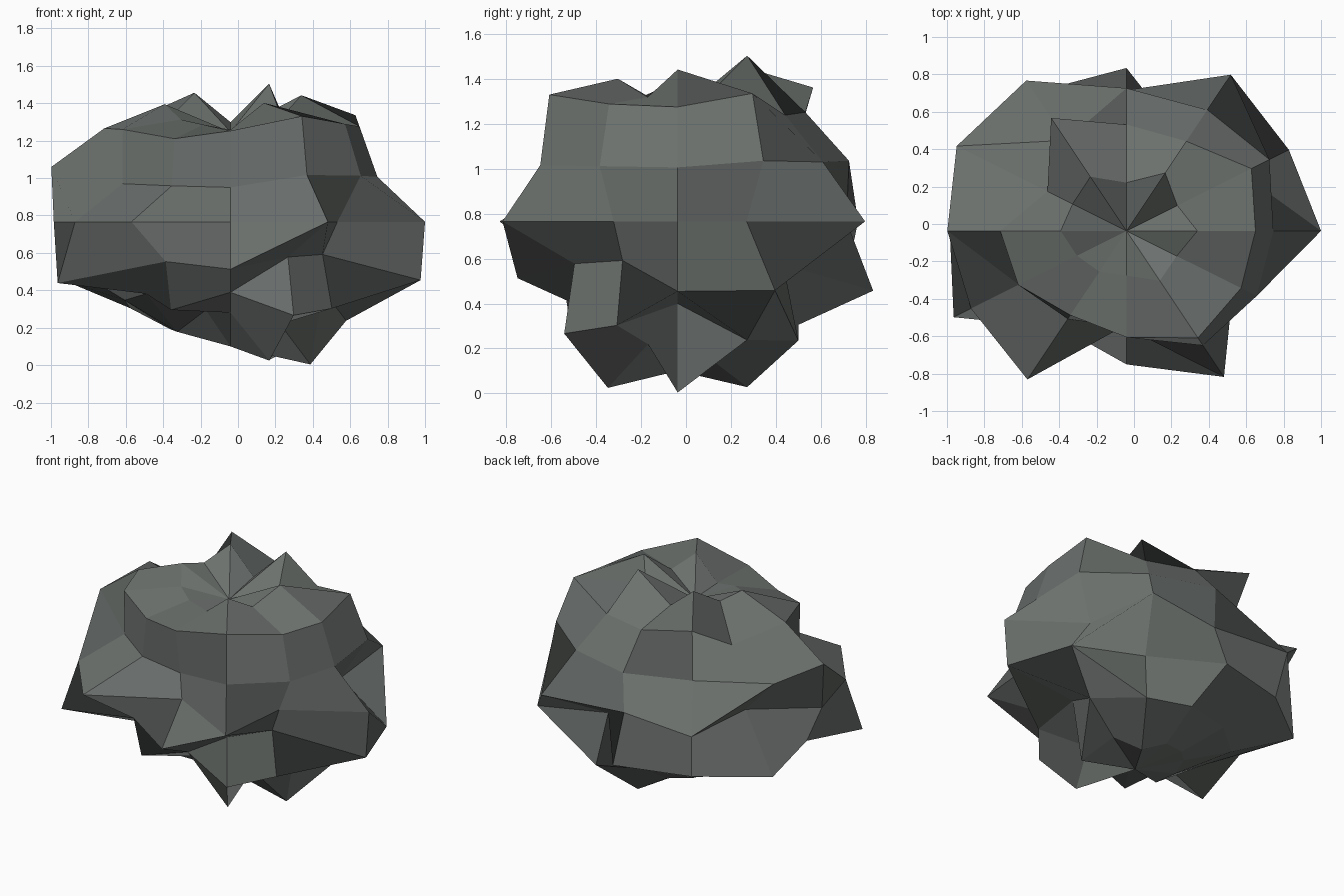
import bpy, bmesh, math

if "Cube" in bpy.data.objects:
    bpy.data.objects.remove(bpy.data.objects["Cube"])

SEG, RINGS = 12, 8
CENTRE = (-0.04, -0.037, 0.766)
SQUASH = (1.0, 0.865, 0.74)

# Lumpiness: radial factor of each ring, top to bottom, counter-clockwise from +x
TOP, BOTTOM = 0.65, 0.90
LUMPS = [
    [.99, .82, 1.08, .78, 1.01, .87, .92, .80, .76, .72, .93, .81],
    [.975, 1.09, .905, .93, 1.14, .69, .955, .945, .85, .93, 1.08, 1.0],
    [.85, .955, .935, .955, .70, 1.135, 1.037, .72, .68, .65, .885, .87],
    [1.04, .71, 1.115, .87, 1.073, .67, .945, .96, 1.06, .58, 1.042, .66],
    [1.10, 1.085, .68, 1.09, 1.07, 1.11, .90, 1.155, .75, .893, .665, .615],
    [.70, 1.01, 1.015, .88, .88, .88, .80, .735, .90, .72, .955, .885],
    [1.115, .90, 1.08, .90, .86, .82, .84, .86, .69, .71, 1.085, .80],
]
# Creased facets (ring, segment): split along the rising or falling diagonal
RISING = {(2, 4), (3, 9), (4, 9), (5, 0)}
FALLING = {(4, 1)}


def place(bm, radius, lat, lon):
    d = (math.cos(lat) * math.cos(lon), math.cos(lat) * math.sin(lon), math.sin(lat))
    return bm.verts.new([c + radius * s * v for c, s, v in zip(CENTRE, SQUASH, d)])


# Rock body: squashed low-poly sphere with rough radii
bm = bmesh.new()
top = place(bm, TOP, math.pi / 2, 0)
bottom = place(bm, BOTTOM, -math.pi / 2, 0)
rings = []
for i, row in enumerate(LUMPS):
    lat = math.pi / 2 - math.pi * (i + 1) / RINGS
    rings.append([place(bm, r, lat, 2 * math.pi * k / SEG) for k, r in enumerate(row)])

for k in range(SEG):
    n = (k + 1) % SEG
    bm.faces.new((top, rings[0][k], rings[0][n]))
    bm.faces.new((bottom, rings[-1][n], rings[-1][k]))
    for i, (a, b) in enumerate(zip(rings, rings[1:])):
        if (i, k) in RISING:
            bm.faces.new((a[k], b[k], a[n]))
            bm.faces.new((b[k], b[n], a[n]))
        elif (i, k) in FALLING:
            bm.faces.new((a[k], b[k], b[n]))
            bm.faces.new((a[k], b[n], a[n]))
        else:
            bm.faces.new((a[k], b[k], b[n], a[n]))
bm.normal_update()

mesh = bpy.data.meshes.new("rock")
bm.to_mesh(mesh)
bm.free()
rock = bpy.data.objects.new("rock", mesh)
bpy.context.collection.objects.link(rock)

# Dark stone colour
stone = bpy.data.materials.new("stone")
stone.diffuse_color = (0.15, 0.165, 0.155, 1)
stone.use_nodes = True
stone.node_tree.nodes["Principled BSDF"].inputs["Base Color"].default_value = stone.diffuse_color
mesh.materials.append(stone)
